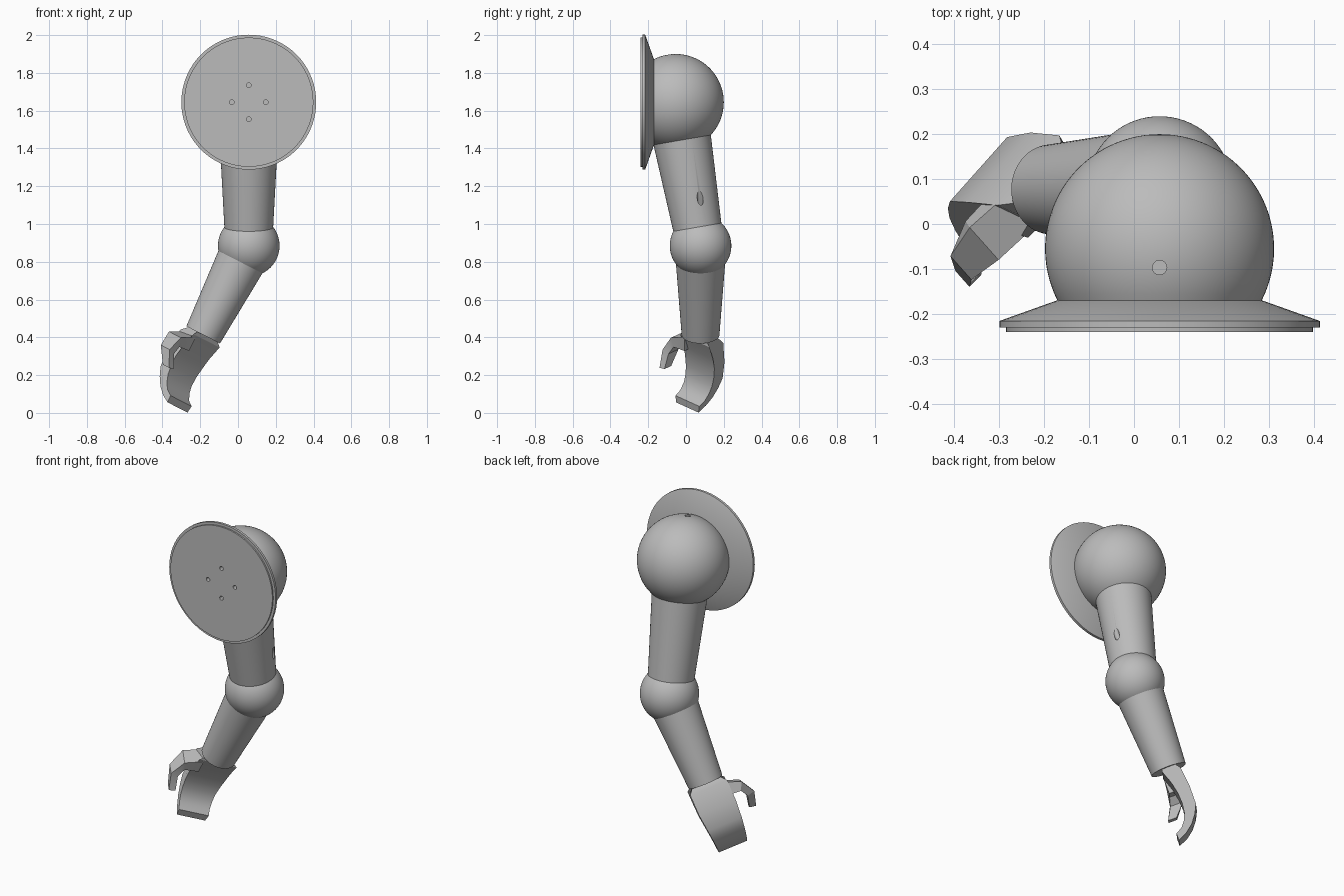
import bpy
import bmesh
from math import sin, cos, pi, radians
from mathutils import Vector, Matrix

if "Cube" in bpy.data.objects:
    bpy.data.objects.remove(bpy.data.objects["Cube"], do_unlink=True)

grey = bpy.data.materials.new("plain_grey")
grey.use_nodes = True
grey.diffuse_color = (0.5, 0.5, 0.5, 1)
grey.node_tree.nodes["Principled BSDF"].inputs["Base Color"].default_value = (0.5, 0.5, 0.5, 1)

# Joint centres of the arm
shoulder = Vector((0.057, -0.055, 1.645))
elbow = Vector((0.057, 0.077, 0.885))
upper_dir = (elbow - shoulder).normalized()
fore_dir = Vector((-0.455, 0, -0.89)).normalized()
SEGMENTS = 72


def finish(name, bm, angle=30):
    """Turn a bmesh into a named, coloured object."""
    bmesh.ops.recalc_face_normals(bm, faces=bm.faces)
    mesh = bpy.data.meshes.new(name)
    bm.to_mesh(mesh)
    bm.free()
    mesh.materials.append(grey)
    obj = bpy.data.objects.new(name, mesh)
    bpy.context.collection.objects.link(obj)
    smooth(obj, angle)
    return obj


def smooth(obj, angle=30):
    bpy.ops.object.select_all(action="DESELECT")
    obj.select_set(True)
    bpy.context.view_layer.objects.active = obj
    bpy.ops.object.shade_smooth_by_angle(angle=radians(angle))


def frame(origin, axis):
    """Matrix whose z runs along the axis."""
    return Matrix.Translation(origin) @ Vector(axis).to_track_quat("Z", "Y").to_matrix().to_4x4()


def lathe(name, profile, origin, axis):
    """Spin (radius, height) points about an axis and cap open ends."""
    bm = bmesh.new()
    rings = []
    for r, h in profile:
        if r < 1e-5:
            rings.append([bm.verts.new((0, 0, h))])
        else:
            rings.append([bm.verts.new((r * cos(2 * pi * i / SEGMENTS), r * sin(2 * pi * i / SEGMENTS), h))
                          for i in range(SEGMENTS)])
    for low, high in zip(rings, rings[1:]):
        for i in range(SEGMENTS):
            j = (i + 1) % SEGMENTS
            quad = [low[i % len(low)], low[j % len(low)], high[j % len(high)], high[i % len(high)]]
            bm.faces.new(list(dict.fromkeys(quad)))
    for ring in (rings[0], rings[-1]):
        if len(ring) > 1:
            bm.faces.new(ring)
    bm.transform(frame(origin, axis))
    return finish(name, bm)


def drill(obj, holes):
    """Cut round holes given as (centre, axis, radius, length)."""
    bm = bmesh.new()
    for centre, axis, radius, length in holes:
        bmesh.ops.create_cone(bm, cap_ends=True, segments=24, radius1=radius, radius2=radius,
                              depth=length, matrix=frame(centre, axis))
    cutter = finish("hole_cutter", bm)
    cutter.hide_render = True
    mod = obj.modifiers.new("holes", "BOOLEAN")
    mod.operation = "DIFFERENCE"
    mod.solver = "EXACT"
    mod.object = cutter
    bpy.context.view_layer.update()
    graph = bpy.context.evaluated_depsgraph_get()
    mesh = bpy.data.meshes.new_from_object(obj.evaluated_get(graph))
    obj.modifiers.clear()
    obj.data = mesh
    bpy.data.objects.remove(cutter, do_unlink=True)
    smooth(obj)


def ball_profile(radius, start, steps=32):
    """Arc from the start angle up to the far pole."""
    return [(radius * cos(a), radius * sin(a))
            for a in (start + (pi / 2 - start) * i / steps for i in range(steps + 1))]


# Mounting plate with four screw holes
plate_origin = Vector((shoulder.x, -0.24, shoulder.z))
plate = lathe("shoulder_plate", [(0.342, 0), (0.342, 0.009), (0.357, 0.009), (0.357, 0.024), (0.228, 0.07)],
              plate_origin, (0, 1, 0))
drill(plate, [(plate_origin + 0.09 * Vector((cos(k * pi / 2), 0, sin(k * pi / 2))), (0, 1, 0), 0.012, 0.06)
              for k in range(4)])

# Shoulder ball, flat against the plate, with a small hole on top
ball = lathe("shoulder_ball", ball_profile(0.255, -0.47), shoulder, (0, 1, 0))
drill(ball, [(shoulder + Vector((0, -0.042, 0.25)), (0, 0, 1), 0.016, 0.08)])

# Upper arm with a slanted hole on its outer side
reach = (elbow - shoulder).length
upper = lathe("upper_arm", [(0.154, 0.203), (0.129, reach - 0.097)], shoulder, upper_dir)
drill(upper, [((0.189, 0.075, 1.14), (-0.45, 0, -0.9), 0.016, 0.12)])

# Elbow ball and forearm
lathe("elbow_ball", ball_profile(0.163, -pi / 2, 48), elbow, -upper_dir)
lathe("forearm", [(0.131, 0.095), (0.1, 0.53)], elbow, fore_dir)

# Hand axes: across the palm, out of the palm, and along the forearm
side = fore_dir.cross(Vector((0, 1, 0))).normalized()
if side.x < 0:
    side = -side
across = (side + Vector((0, 1, 0))).normalized()
palmward = (side - Vector((0, 1, 0))).normalized()


def hand_point(a, b, t):
    return elbow + across * a + palmward * b + fore_dir * t


# Curled palm: (distance along forearm, height out of palm)
outer = [(0.52, -0.035), (0.56, -0.06), (0.68, -0.072), (0.78, -0.07), (0.83, -0.045),
         (0.875, -0.01), (0.91, 0.035), (0.934, 0.088)]
inner = [(0.895, 0.088), (0.875, 0.05), (0.84, 0.022), (0.8, 0.006), (0.75, 0), (0.69, 0.003),
         (0.63, 0.015), (0.55, 0.042), (0.52, 0.035)]
bm = bmesh.new()
edges = []
for sign in (-1, 1):
    row = []
    for t, b in outer + inner:
        half = 0.075 if t < 0.53 else 0.11 - max(0, t - 0.7) * 0.11
        row.append(bm.verts.new(hand_point(sign * half - max(0, t - 0.6) * 0.035, b, t)))
    bm.faces.new(row)
    edges.append(row)
for i in range(len(edges[0])):
    j = (i + 1) % len(edges[0])
    bm.faces.new((edges[0][i], edges[0][j], edges[1][j], edges[1][i]))
finish("palm", bm)

# Hooked thumb: outer (a, t), inner (a, t), span out of palm
sections = [((-0.08, 0.56), (-0.08, 0.64), (-0.06, 0.04)),
            ((-0.18, 0.597), (-0.16, 0.645), (-0.06, 0.042)),
            ((-0.229, 0.68), (-0.185, 0.69), (-0.019, 0.055)),
            ((-0.212, 0.768), (-0.175, 0.762), (0.045, 0.095))]
bm = bmesh.new()
loops = []
for (ao, to), (ai, ti), (b0, b1) in sections:
    loops.append([bm.verts.new(hand_point(*p))
                  for p in ((ao, b0, to), (ao, b1, to), (ai, b1, ti), (ai, b0, ti))])
for low, high in zip(loops, loops[1:]):
    for i in range(4):
        j = (i + 1) % 4
        bm.faces.new((low[i], low[j], high[j], high[i]))
bm.faces.new(loops[0])
bm.faces.new(loops[-1])
finish("thumb", bm, 20)
